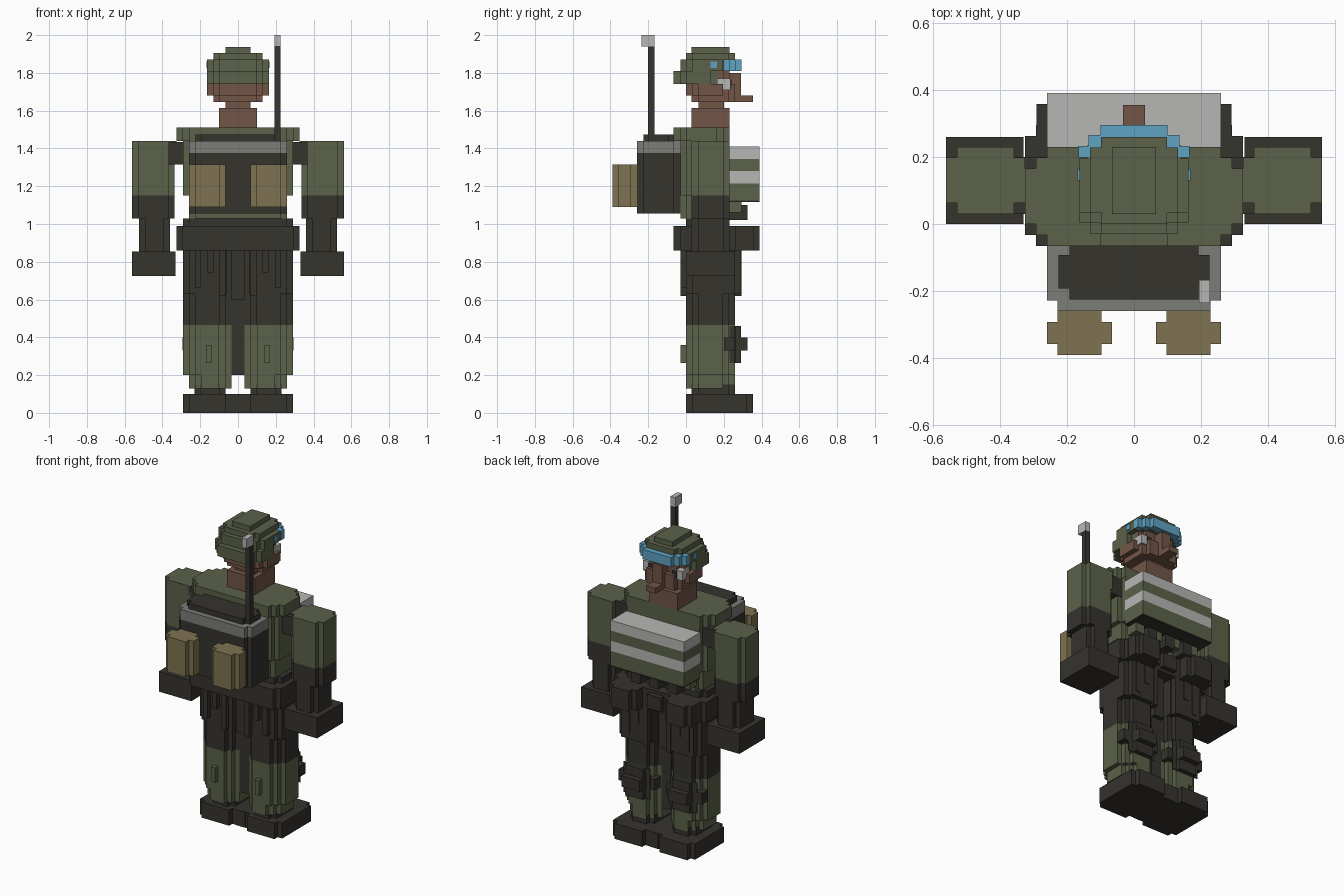
import bpy
import bmesh

if "Cube" in bpy.data.objects:
    bpy.data.objects.remove(bpy.data.objects["Cube"], do_unlink=True)

U = 0.0325  # one voxel


def material(name, r, g, b):
    m = bpy.data.materials.new(name)
    m.use_nodes = True
    m.diffuse_color = (r, g, b, 1)
    m.node_tree.nodes["Principled BSDF"].inputs["Base Color"].default_value = (r, g, b, 1)
    return m


green = material("olive_green", .105, .122, .068)
dark = material("charcoal", .036, .033, .027)
tan = material("tan", .21, .17, .085)
grey = material("mid_grey", .2, .2, .19)
light = material("light_grey", .47, .47, .46)
blue = material("goggle_blue", .115, .37, .54)
skin = material("brown_skin", .168, .09, .062)


def corner_steps(steps):
    """Stepped corner offsets, from the x side towards the y side."""
    pts = [(0, steps * U)]
    for i in range(steps):
        pts += [((i + 1) * U, (steps - i) * U), ((i + 1) * U, (steps - i - 1) * U)]
    return pts


def add_block(bm, x, y, z, steps=0):
    """Extrude a rectangle whose corners are cut in voxel steps."""
    c = corner_steps(steps)
    r = c[::-1]
    outline = [(x[0] + a, y[0] + b) for a, b in c]
    outline += [(x[1] - a, y[0] + b) for a, b in r]
    outline += [(x[1] - a, y[1] - b) for a, b in c]
    outline += [(x[0] + a, y[1] - b) for a, b in r]
    face = bm.faces.new([bm.verts.new((px, py, z[0])) for px, py in outline])
    out = bmesh.ops.extrude_face_region(bm, geom=[face])
    top = [v for v in out["geom"] if isinstance(v, bmesh.types.BMVert)]
    bmesh.ops.translate(bm, verts=top, vec=(0, 0, z[1] - z[0]))


def part(name, mat, *blocks):
    bm = bmesh.new()
    for b in blocks:
        add_block(bm, *b)
    bmesh.ops.recalc_face_normals(bm, faces=bm.faces)
    me = bpy.data.meshes.new(name)
    bm.to_mesh(me)
    bm.free()
    me.materials.append(mat)
    ob = bpy.data.objects.new(name, me)
    bpy.context.collection.objects.link(ob)
    return ob


def pair(name, mat, *blocks):
    """Part on +x and its mirror on -x."""
    part("left_" + name, mat, *blocks)
    flipped = [((-b[0][1], -b[0][0]),) + tuple(b[1:]) for b in blocks]
    part("right_" + name, mat, *flipped)


def wide(x):
    return (-x, x)


# Boots
pair("boot", dark,
     ((.03, .29), (0, .355), (0, .1), 1),
     ((.065, .23), (.03, .26), (.1, .15), 1))
part("boot_bridge", dark, (wide(.03), (.03, .325), (0, .1)))

# Lower legs, with a stepped hem
pair("lower_leg", green,
     ((.035, .26), (0, .26), (.13, .2), 2),
     ((.035, .29), (0, .26), (.2, .465), 2))
pair("calf_pocket", green, ((.14, .17), (-.03, 0), (.265, .36)))
pair("knee_pad", dark,
     ((.07, .26), (.23, .29), (.265, .46), 1),
     ((.1, .23), (.26, .325), (.33, .4)),
     ((.04, .295), (.2, .26), (.33, .4)))

# Trousers, with hanging folds around the hips
pair("trouser_leg", dark,
     ((.03, .29), (0, .26), (.465, .86), 2),
     ((.06, .29), (-.0, .29), (.63, .86), 1))
folds = []
for i, drop in enumerate((.2, .08, .16)):
    fx = .065 + i * 2 * U
    folds += [((fx, fx + U), y, (.82 - drop, .86)) for y in ((-.03, 0), (.26, .295))]
pair("trouser_fold", dark, *folds)
part("crotch", dark, (wide(.035), (.065, .2), (.2, .6)), (wide(.035), (.03, .23), (.6, .86)))

# Belt and pouches
part("belt", dark,
     (wide(.325), (-.065, .295), (.86, .99), 1),
     (wide(.29), (0, .23), (.99, 1.03), 1))
pair("belt_pouch", dark, ((.1, .29), (.25, .39), (.86, .99), 1))
part("belt_buckle", dark, (wide(.05), (.29, .325), (.88, .97)))

# Torso and shoulders
part("torso", green,
     (wide(.26), (-.03, .23), (1.03, 1.15), 1),
     (wide(.29), (-.03, .23), (1.15, 1.44), 1),
     (wide(.325), (-.065, .23), (1.44, 1.51), 2))
part("vest_flaps", green,
     *[((x - U, x + U), (.22, .295), (1.06, 1.12)) for x in (-.2, -.07, .07, .2)])
part("vest_pouches", dark,
     *[((x - U, x + U), (.22, .325), (1.02, 1.1)) for x in (-.13, 0, .13)])

# Chest plate built from stacked bands
bands = [1.125, 1.215, 1.28, 1.345, 1.41]
for i in range(4):
    part("chest_band_%d" % (i + 1), light if i % 2 else green,
         (wide(.26), (.23, .39), (bands[i], bands[i + 1])))
part("chest_underside", dark, (wide(.26), (.23, .39), (1.117, 1.125)))

# Arms
pair("armpit", dark, ((.25, .37), (.03, .2), (1.315, 1.435)))
pair("upper_arm", green,
     ((.325, .56), (.03, .23), (1.32, 1.44), 1),
     ((.335, .56), (.03, .23), (1.15, 1.32), 1))
pair("forearm", dark,
     ((.335, .56), (.03, .23), (1.03, 1.15), 1),
     ((.36, .525), (.03, .23), (.85, 1.03), 1))
pair("hand", dark, ((.33, .56), (0, .26), (.725, .855)))

# Backpack with tan pockets and an antenna
part("backpack", dark,
     (wide(.26), (-.26, -.03), (1.055, 1.375), 1),
     (wide(.225), (-.225, -.06), (1.44, 1.475), 1))
part("backpack_band", grey, (wide(.26), (-.26, -.03), (1.375, 1.44), 1))
pair("backpack_pocket", tan, ((.065, .26), (-.39, -.26), (1.09, 1.315), 1))
part("antenna", dark, ((.193, .226), (-.2, -.167), (1.44, 1.94)))
part("antenna_tip", light, ((.193, .226), (-.235, -.167), (1.94, 2.0)))

# Neck and head
part("neck", skin,
     (wide(.1), (.03, .23), (1.51, 1.615)),
     (wide(.065), (.065, .2), (1.615, 1.65)))
part("head", skin,
     (wide(.13), (.03, .26), (1.645, 1.68), 1),
     (wide(.163), (0, .26), (1.68, 1.74), 2),
     (wide(.13), (0, .23), (1.74, 1.83), 1))
part("nose", skin,
     (wide(.033), (.23, .29), (1.68, 1.8)),
     (wide(.033), (.23, .355), (1.645, 1.68)))
pair("eye", light, ((.065, .14), (.165, .236), (1.71, 1.77)))
pair("pupil", dark, ((.07, .1), (.23, .24), (1.715, 1.765)))

# Helmet
part("helmet", green,
     (wide(.163), (-.03, .165), (1.675 + 2 * U, 1.81), 1),
     (wide(.1), (-.065, 0), (1.74, 1.81)),
     (wide(.163), (-.03, .26), (1.81, 1.87), 2),
     (wide(.13), (0, .26), (1.87, 1.905), 1),
     (wide(.065), (.03, .23), (1.905, 1.937)))

# Goggles
part("goggle_lens", blue, (wide(.1), (.25, .295), (1.81, 1.87)))
pair("goggle_side", blue,
     ((.095, .135), (.225, .265), (1.81, 1.87)),
     ((.13, .165), (.198, .233), (1.81, 1.87)),
     ((.13, .168), (.13, .163), (1.825, 1.86)))
